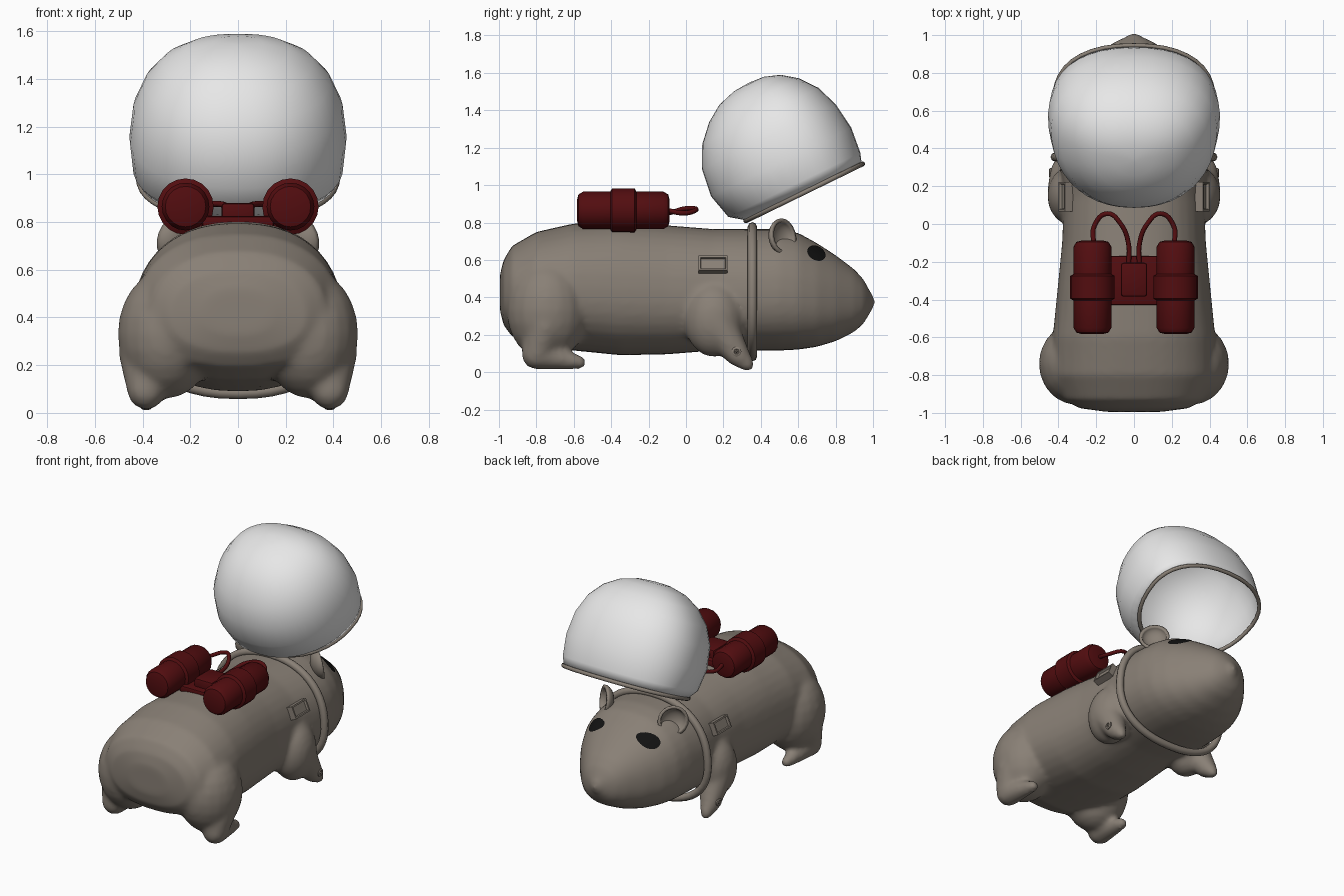
import bpy, bmesh, math
from mathutils import Vector, Matrix
from mathutils.bvhtree import BVHTree

if "Cube" in bpy.data.objects:
    bpy.data.objects.remove(bpy.data.objects["Cube"])


def material(name, col):
    m = bpy.data.materials.new(name)
    m.diffuse_color = (*col, 1)
    m.use_nodes = True
    m.node_tree.nodes["Principled BSDF"].inputs["Base Color"].default_value = m.diffuse_color
    return m


FUR = material("warm grey", (0.25, 0.215, 0.18))
RED = material("dark red", (0.085, 0.004, 0.005))
WHITE = material("white", (0.8, 0.8, 0.8))
BLACK = material("black", (0.006, 0.006, 0.006))


def finish(bm, name, mat, mirror=False, angle=40):
    bmesh.ops.recalc_face_normals(bm, faces=bm.faces[:])
    me = bpy.data.meshes.new(name)
    bm.to_mesh(me)
    bm.free()
    me.materials.append(mat)
    ob = bpy.data.objects.new(name, me)
    bpy.context.collection.objects.link(ob)
    bpy.ops.object.select_all(action='DESELECT')
    ob.select_set(True)
    bpy.context.view_layer.objects.active = ob
    bpy.ops.object.shade_smooth_by_angle(angle=math.radians(angle))
    if mirror:
        ob.modifiers.new("mirror", 'MIRROR').use_mirror_merge = False
    return ob


def loft(bm, rings, cap_start=True, cap_end=True):
    vs = [[bm.verts.new(p) for p in r] for r in rings]
    n = len(vs[0])
    for a, b in zip(vs, vs[1:]):
        for i in range(n):
            bm.faces.new((a[i], a[(i + 1) % n], b[(i + 1) % n], b[i]))
    if cap_start:
        bm.faces.new(vs[0][::-1])
    if cap_end:
        bm.faces.new(vs[-1])


def oval(w, h, e=2.3, taper=0.0, n=36):
    """Rounded cross-section, narrower towards the top when taper > 0."""
    pts = []
    for i in range(n):
        a = 2 * math.pi * i / n
        c, s = math.cos(a), math.sin(a)
        x = math.copysign(abs(c) ** (2 / e), c)
        y = math.copysign(abs(s) ** (2 / e), s)
        pts.append((w * x * (1 - taper * y), h * y))
    return pts


def ball(bm, c, r):
    r = r if isinstance(r, tuple) else (r, r, r)
    m = Matrix.Translation(c) @ Matrix.Diagonal((*r, 1))
    return bmesh.ops.create_uvsphere(bm, u_segments=20, v_segments=12, radius=1, matrix=m)["verts"]


def limb(bm, joints):
    """Hull of spheres between each pair of joints (x, y, z, radius)."""
    for a, b in zip(joints, joints[1:]):
        tmp = bmesh.new()
        for j in (a, b):
            ball(tmp, j[:3], j[3])
        res = bmesh.ops.convex_hull(tmp, input=tmp.verts[:])
        junk = {v for v in res["geom_interior"] + res["geom_unused"] if isinstance(v, bmesh.types.BMVert)}
        bmesh.ops.delete(tmp, geom=list(junk), context='VERTS')
        me = bpy.data.meshes.new("tmp")
        tmp.to_mesh(me)
        tmp.free()
        bm.from_mesh(me)
        bpy.data.meshes.remove(me)


def tube(name, pts, r, mat, cyclic=False):
    cu = bpy.data.curves.new(name, 'CURVE')
    cu.dimensions = '3D'
    cu.bevel_depth = r
    cu.bevel_resolution = 2
    cu.use_fill_caps = True
    cu.resolution_u = 6
    sp = cu.splines.new('POLY' if cyclic else 'BEZIER')
    if cyclic:
        sp.points.add(len(pts) - 1)
        for p, q in zip(sp.points, pts):
            p.co = (*q, 1)
        sp.use_cyclic_u = True
    else:
        sp.bezier_points.add(len(pts) - 1)
        for p, q in zip(sp.bezier_points, pts):
            p.co = q
            p.handle_left_type = p.handle_right_type = 'AUTO'
    sp.use_smooth = True
    cu.materials.append(mat)
    ob = bpy.data.objects.new(name, cu)
    bpy.context.collection.objects.link(ob)
    return ob


# Body and head: stations of (y, bottom, top, half width)
stations = [(-.995, .33, .52, .14), (-.975, .25, .60, .29), (-.93, .19, .675, .37), (-.8, .14, .75, .43),
            (-.6, .115, .795, .43), (-.35, .09, .805, .405), (-.1, .095, .785, .38), (.15, .115, .765, .37),
            (.35, .115, .765, .395), (.5, .115, .765, .385), (.6, .12, .745, .365), (.7, .135, .69, .32),
            (.8, .165, .625, .255), (.9, .215, .55, .175), (.95, .26, .495, .125), (.98, .31, .44, .07)]
bm = bmesh.new()
loft(bm, [[(x, y, (b + t) / 2 + z) for x, z in oval(w, (t - b) / 2, 2.3, .06)] for y, b, t, w in stations])
ball(bm, (0, .965, .375), (.055, .045, .06))
for s in (1, -1):
    # haunch, hind leg and foot
    ball(bm, (s * .30, -.74, .33), (.205, .22, .27))
    limb(bm, [(s * .385, -.75, .25, .115), (s * .385, -.80, .095, .08), (s * .375, -.57, .052, .037)])
    # shoulder and front leg
    ball(bm, (s * .325, .15, .28), (.135, .16, .2))
    limb(bm, [(s * .35, .17, .25, .11), (s * .38, .275, .095, .065), (s * .385, .33, .04, .037)])
body = finish(bm, "body", FUR)
rm = body.modifiers.new("blend", 'REMESH')
rm.mode = 'VOXEL'
rm.voxel_size = .016
rm.use_smooth_shade = True
sm = body.modifiers.new("soften", 'SMOOTH')
sm.factor = .5
sm.iterations = 9

# Eyes: thin discs laid on the head surface
bpy.context.view_layer.update()
tree = BVHTree.FromObject(body, bpy.context.evaluated_depsgraph_get())
bm = bmesh.new()
rings = []
for k in (.02, .5, 1):
    ring = []
    for i in range(16):
        a = math.tau * i / 16
        p, q = .052 * k * math.cos(a), .037 * k * math.sin(a)
        y, z = .694 + p * .88 + q * .48, .632 - p * .48 + q * .88
        hit, nor, _, _ = tree.ray_cast(Vector((2, y, z)), Vector((-1, 0, 0)))
        ring.append(hit + nor * .006 if hit else Vector((.18, y, z)))
    rings.append(ring)
loft(bm, rings, True, False)
finish(bm, "eyes", BLACK, True)

# Ears: cupped half shells opening forward and outward
bm = bmesh.new()
bmesh.ops.create_uvsphere(bm, u_segments=20, v_segments=12, radius=.08)
bmesh.ops.delete(bm, geom=[v for v in bm.verts if v.co.z > .002], context='VERTS')
rot = Vector((.65, .7, .15)).to_track_quat('Z', 'Y').to_matrix().to_4x4()
bm.transform(Matrix.Translation((.27, .525, .725)) @ rot @ Matrix.Diagonal((1, 1, .6, 1)))
ears = finish(bm, "ears", FUR, True, 180)
ears.modifiers.new("thickness", 'SOLIDIFY').thickness = .02

# Neck collar
tube("collar", [(x, .355, .43 + z) for x, z in oval(.415, .347, 2.3, .07, 48)], .025, FUR, True)

# Open helmet: bowl standing on a tilted rim plane
tilt = math.radians(26)
U = Vector((0, math.cos(tilt), math.sin(tilt)))
N = Vector((0, -math.sin(tilt), math.cos(tilt)))


def helmet_ring(h, u0, u1, w, n=40):
    c = Vector((0, .63, .96)) + N * h + U * (u0 + u1) / 2
    return [c + Vector((x, 0, 0)) + U * u for x, u in oval(w, (u1 - u0) / 2, 2.25, -.1, n)]


bm = bmesh.new()
levels = [(0, -.34, .345, .41), (.06, -.42, .365, .438), (.2, -.455, .38, .452), (.35, -.435, .36, .435),
          (.47, -.375, .315, .385), (.56, -.29, .245, .31), (.62, -.2, .165, .215), (.65, -.1, .08, .105),
          (.656, -.02, .005, .015)]
loft(bm, [helmet_ring(*l) for l in levels], False, True)
helmet = finish(bm, "helmet", WHITE, False, 180)
helmet.modifiers.new("thickness", 'SOLIDIFY').thickness = .008
tube("helmet_rim", helmet_ring(0, -.345, .35, .413), .013, FUR, True)

# Tanks with a wide middle band
bm = bmesh.new()
profile = [(-.583, .055), (-.575, .085), (-.55, .1), (-.405, .1), (-.395, .118), (-.275, .118),
           (-.265, .1), (-.12, .1), (-.095, .085), (-.087, .055)]
loft(bm, [[(.22 + x, y, .865 + z) for x, z in oval(r, r, 2, 0, 20)] for y, r in profile])
finish(bm, "tanks", RED, True)


# Pack base plate and centre box
def box(name, centre, size, mat, bevel):
    bm = bmesh.new()
    bmesh.ops.create_cube(bm, size=1, matrix=Matrix.Translation(centre) @ Matrix.Diagonal((*size, 1)))
    bmesh.ops.bevel(bm, geom=bm.edges[:], offset=bevel, segments=2, profile=.5, affect='EDGES')
    return finish(bm, name, mat)


box("pack_plate", (0, -.3, .8), (.3, .26, .05), RED, .01)
box("pack_box", (0, -.295, .835), (.14, .18, .09), RED, .015)

# Hoses from the tanks to the box
for s, side in ((1, "right"), (-1, "left")):
    tube("hose_" + side, [(s * .215, -.1, .865), (s * .21, -.01, .85), (s * .14, .055, .87),
                          (s * .07, .0, .875), (s * .03, -.1, .85), (s * .028, -.22, .845)], .013, RED)

# Shoulder badges: framed plates with a sunken face
bm = bmesh.new()
bmesh.ops.create_cube(bm, size=1, matrix=Matrix.Diagonal((.045, .155, .085, 1)))
bm.faces.ensure_lookup_table()
face = max(bm.faces, key=lambda f: f.calc_center_median().x)
bmesh.ops.inset_region(bm, faces=[face], thickness=.014)
bmesh.ops.inset_region(bm, faces=[face], thickness=.005, depth=-.014)
bm.transform(Matrix.Translation((.362, .145, .575)) @ Matrix.Rotation(math.radians(-24), 4, 'Y'))
finish(bm, "shoulder_plates", FUR, True)

# Leg studs: small ringed discs
bm = bmesh.new()
stud = [(.40, .026), (.445, .026), (.449, .021), (.449, .014), (.443, .012), (.443, .007), (.45, .004)]
loft(bm, [[(x, .27 + a, .11 + b) for a, b in oval(r, r, 2, 0, 14)] for x, r in stud])
finish(bm, "leg_studs", FUR, True)
